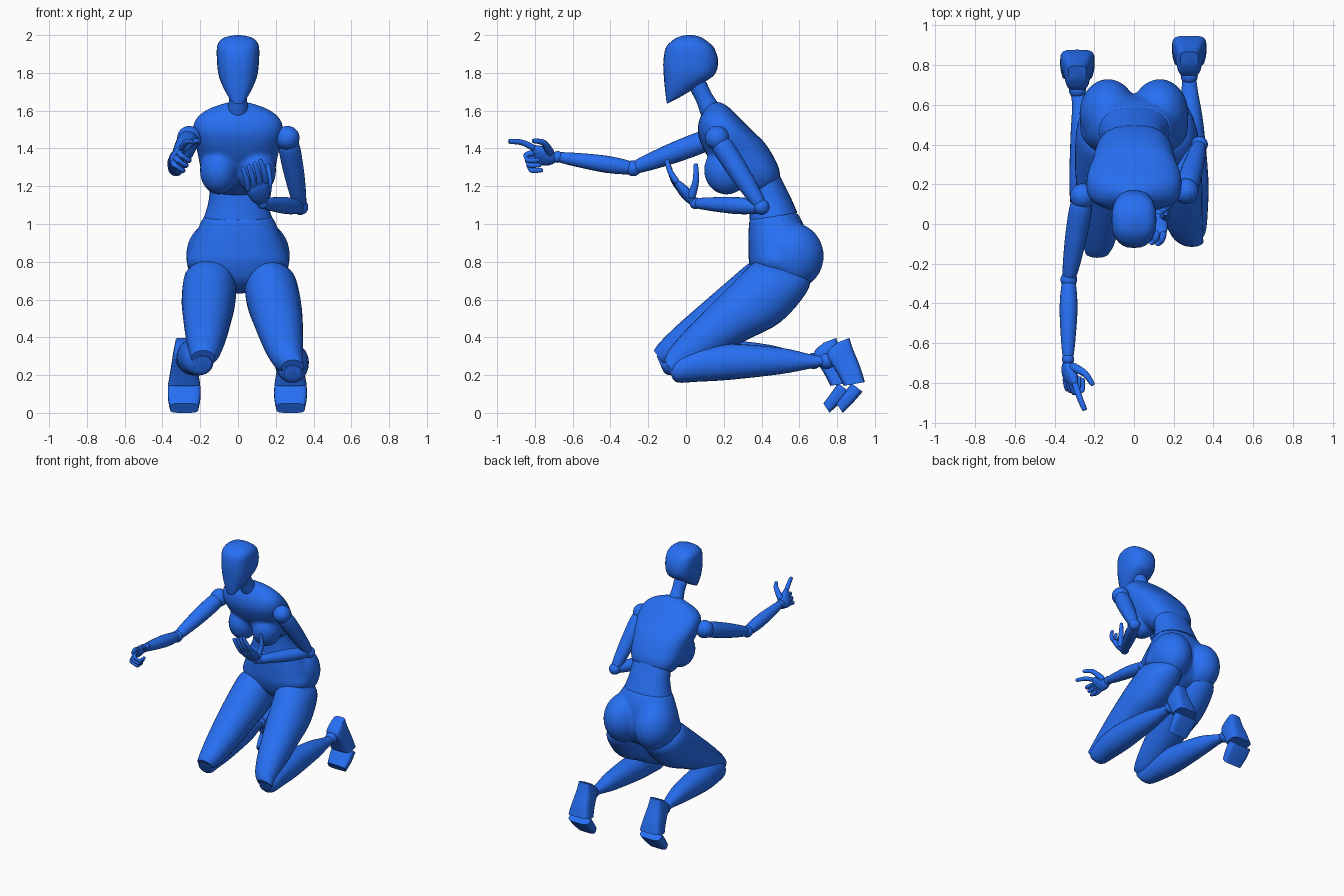
import bpy, bmesh, math
from mathutils import Vector as V

if "Cube" in bpy.data.objects:
    bpy.data.objects.remove(bpy.data.objects["Cube"])


def spline(p, i, t):
    # Catmull-Rom between p[i] and p[i+1]
    a, b, c, d = p[max(i - 1, 0)], p[i], p[i + 1], p[min(i + 2, len(p) - 1)]
    return 0.5 * (2 * b + (c - a) * t + (2 * a - 5 * b + 4 * c - d) * t * t + (3 * b - a - 3 * c + d) * t ** 3)


def skin(bm, sections, n=28, e=2.0, steps=4):
    # loft through sections (centre, half-axis a, half-axis b)
    cols = [[s[k] for s in sections] for k in range(3)]
    params = [(i, j / steps) for i in range(len(sections) - 1) for j in range(steps)]
    params.append((len(sections) - 2, 1.0))
    rings = []
    for i, t in params:
        c, a, b = (spline(col, i, t) for col in cols)
        ring = []
        for k in range(n):
            th = 2 * math.pi * k / n
            cs, sn = math.cos(th), math.sin(th)
            u = math.copysign(abs(cs) ** (2 / e), cs)
            v = math.copysign(abs(sn) ** (2 / e), sn)
            ring.append(bm.verts.new(c + a * u + b * v))
        rings.append(ring)
    for r, s in zip(rings, rings[1:]):
        for k in range(n):
            bm.faces.new((r[k], r[(k + 1) % n], s[(k + 1) % n], s[k]))
    bm.faces.new(rings[0])
    bm.faces.new(rings[-1])


def profile(rows, start=(0, 0, 0), end=(0, 0, 0)):
    # rows: front y, z, back y, z, half width; offset runs from start to end
    out = []
    for i, (yf, zf, yb, zb, w) in enumerate(rows):
        off = V(start).lerp(V(end), i / (len(rows) - 1))
        out.append((V((0, (yf + yb) / 2, (zf + zb) / 2)) + off, V((w, 0, 0)),
                    V((0, (yb - yf) / 2, (zb - zf) / 2))))
    return out


def limb(bm, pts, radii, n=20):
    # round tube with rounded ends
    p = [V(q) for q in pts]
    r = list(radii)
    t0, t1 = (p[0] - p[1]).normalized(), (p[-1] - p[-2]).normalized()
    p = [p[0] + t0 * r[0] * .6] + p + [p[-1] + t1 * r[-1] * .6]
    r = [r[0] * .5] + r + [r[-1] * .5]
    secs = []
    for i in range(len(p)):
        t = (p[min(i + 1, len(p) - 1)] - p[max(i - 1, 0)]).normalized()
        a = (V((1, 0, 0)) - t * t.x).normalized()
        secs.append((p[i], a * r[i], t.cross(a) * r[i]))
    skin(bm, secs, n)


def blob(bm, c, r):
    vs = bmesh.ops.create_uvsphere(bm, u_segments=28, v_segments=18, radius=1)["verts"]
    for v in vs:
        v.co = V(c) + V((v.co.x * r[0], v.co.y * r[1], v.co.z * r[2]))


def finish(name, bm, blend=False):
    bmesh.ops.recalc_face_normals(bm, faces=bm.faces)
    me = bpy.data.meshes.new(name)
    bm.to_mesh(me)
    bm.free()
    ob = bpy.data.objects.new(name, me)
    bpy.context.collection.objects.link(ob)
    bpy.ops.object.select_all(action='DESELECT')
    ob.select_set(True)
    bpy.context.view_layer.objects.active = ob
    if blend:
        m = ob.modifiers.new("fuse", 'REMESH')
        m.mode, m.voxel_size, m.use_smooth_shade = 'VOXEL', 0.011, True
        s = ob.modifiers.new("soften", 'SMOOTH')
        s.factor, s.iterations = 0.5, 8
    else:
        bpy.ops.object.shade_smooth_by_angle(angle=math.radians(42))
    ob.data.materials.append(blue)


def part(name, rows, e=2.0, start=(0, 0, 0), end=(0, 0, 0), blobs=(), steps=4):
    bm = bmesh.new()
    skin(bm, profile(rows, start, end), e=e, steps=steps)
    for c, r in blobs:
        for s in (-1, 1):
            blob(bm, (s * c[0], c[1], c[2]), r)
    finish(name, bm, bool(blobs))


def ball(name, c, r):
    bm = bmesh.new()
    blob(bm, c, (r, r, r))
    finish(name, bm)


def tube(name, pts, radii):
    bm = bmesh.new()
    limb(bm, pts, radii)
    finish(name, bm)


blue = bpy.data.materials.new("blue")
blue.diffuse_color = (0.02, 0.16, 0.9, 1)
blue.use_nodes = True
blue.node_tree.nodes["Principled BSDF"].inputs["Base Color"].default_value = blue.diffuse_color

# head and neck
part("head", [(-.10, 1.637, -.085, 1.645, .025), (-.105, 1.66, -.02, 1.678, .048),
              (-.112, 1.72, .07, 1.735, .08), (-.118, 1.79, .15, 1.79, .103),
              (-.12, 1.86, .17, 1.86, .111), (-.108, 1.93, .15, 1.93, .112),
              (-.08, 1.965, .115, 1.965, .1), (-.045, 1.988, .08, 1.988, .07),
              (.0, 2.0, .04, 2.0, .015)], e=2.5)
tube("neck", [(0, .06, 1.74), (0, .095, 1.67), (0, .135, 1.59)], [.046, .046, .055])

# torso
part("chest", [(.335, 1.15, .5, 1.245, .15), (.24, 1.21, .487, 1.31, .19),
               (.125, 1.34, .425, 1.42, .215), (.067, 1.46, .35, 1.495, .24),
               (.067, 1.54, .28, 1.565, .225), (.09, 1.59, .225, 1.62, .16),
               (.12, 1.635, .175, 1.648, .06)], e=2.5,
     blobs=[((.1, .215, 1.285), (.102, .12, .13))])
part("waist", [(.335, 1.02, .59, 1.06, .178), (.338, 1.1, .55, 1.15, .155),
               (.338, 1.2, .495, 1.26, .148)], e=2.2)
part("pelvis", [(.335, 1.025, .59, 1.06, .18), (.33, .95, .63, .98, .218),
                (.33, .87, .65, .88, .252), (.335, .79, .65, .77, .27),
                (.37, .70, .6, .68, .17), (.44, .64, .53, .63, .04)], e=2.3,
     blobs=[((.13, .555, .83), (.145, .175, .18))])

# legs: the same profiles shifted towards each knee and ankle
thigh = [(.40, .81, .66, .73, .09), (.345, .785, .64, .64, .135), (.25, .69, .5, .48, .143),
         (.13, .57, .31, .38, .128), (.0, .44, .13, .28, .105), (-.09, .335, .0, .215, .08),
         (-.115, .28, -.06, .20, .06)]
shin = [(-.10, .25, -.07, .18, .045), (-.04, .30, -.04, .16, .072), (.06, .34, .06, .165, .085),
        (.23, .365, .23, .175, .09), (.5, .345, .5, .205, .068), (.66, .31, .66, .235, .043),
        (.73, .30, .73, .248, .035)]
foot = [(.80, .372, .865, .397, .045), (.745, .31, .885, .335, .057),
        (.80, .21, .922, .245, .072), (.835, .143, .947, .163, .085)]
toes = [(.875, .158, .935, .112, .086), (.835, .1, .885, .055, .086), (.797, .05, .83, .0, .075)]
for side, hip, knee, ankle in (
        ("left", (.14, 0, 0), (.29, 0, 0), (.278, 0, 0)),
        ("right", (-.14, 0, 0), (-.185, -.055, .05), (-.285, -.07, 0))):
    part(side + "_thigh", thigh, e=2.1, start=hip, end=knee)
    part(side + "_shin", shin, e=2.1, start=knee, end=ankle)
    ball(side + "_ankle", (ankle[0], .745 + ankle[1], .275), .043)
    part(side + "_foot", foot, e=4, start=ankle, end=ankle)
    part(side + "_toes", toes, e=4, start=ankle, end=ankle)

# arms
for side, sh, el, wr in (
        ("left", (.262, .165, 1.455), (.33, .40, 1.09), (.13, .05, 1.11)),
        ("right", (-.258, .14, 1.455), (-.328, -.28, 1.295), (-.332, -.68, 1.355))):
    s, e, w = V(sh), V(el), V(wr)
    ball(side + "_shoulder", sh, .064)
    ball(side + "_elbow", el, .042)
    ball(side + "_wrist", wr, .031)
    tube(side + "_upper_arm", [s.lerp(e, t) for t in (.1, .4, .7, .95)], [.055, .056, .048, .035])
    tube(side + "_forearm", [e.lerp(w, t) for t in (.06, .35, .7, .97)], [.036, .045, .038, .027])


def hand(side, wrist, first, last, bends, thumb, index=None):
    # palm from wrist to knuckle line, bent fingers along it, then the thumb
    w, f, l = V(wrist), V(first), V(last)
    mid, lat = (f + l) / 2, (f - l).normalized()
    nor = lat.cross(mid - w).normalized()
    half = (f - l).length / 2 + .014
    bm = bmesh.new()
    skin(bm, [(w, lat * .024, nor * .022), (w.lerp(mid, .4), lat * half * .85, nor * .029),
              (w.lerp(mid, .85), lat * half, nor * .024), (w.lerp(mid, 1.08), lat * half * .85, nor * .012)], 20, 2.4)
    finish(side + "_palm", bm)
    for i, name in enumerate(("index", "middle", "ring", "little")):
        k = f.lerp(l, i / 3)
        pts = [k] + [k + V(b) for b in bends]
        if i == 0 and index:
            pts = index
        tube(f"{side}_{name}_finger", pts, [.016, .015, .013, .011][:len(pts)])
    tube(side + "_thumb", thumb, [.022, .017, .012])


hand("right", (-.332, -.69, 1.355), (-.295, -.81, 1.405), (-.343, -.785, 1.325),
     [(.01, -.045, -.015), (.05, -.035, -.04), (.052, .02, -.04)],
     [(-.305, -.72, 1.38), (-.245, -.755, 1.43), (-.21, -.805, 1.44)],
     [(-.295, -.81, 1.405), (-.275, -.87, 1.432), (-.25, -.93, 1.437)])
hand("left", (.13, .045, 1.115), (.148, -.05, 1.225), (.055, -.035, 1.185),
     [(-.008, -.03, .045), (-.02, -.045, .085), (-.03, -.05, .11)],
     [(.15, .03, 1.15), (.165, .052, 1.23), (.16, .052, 1.31)])
